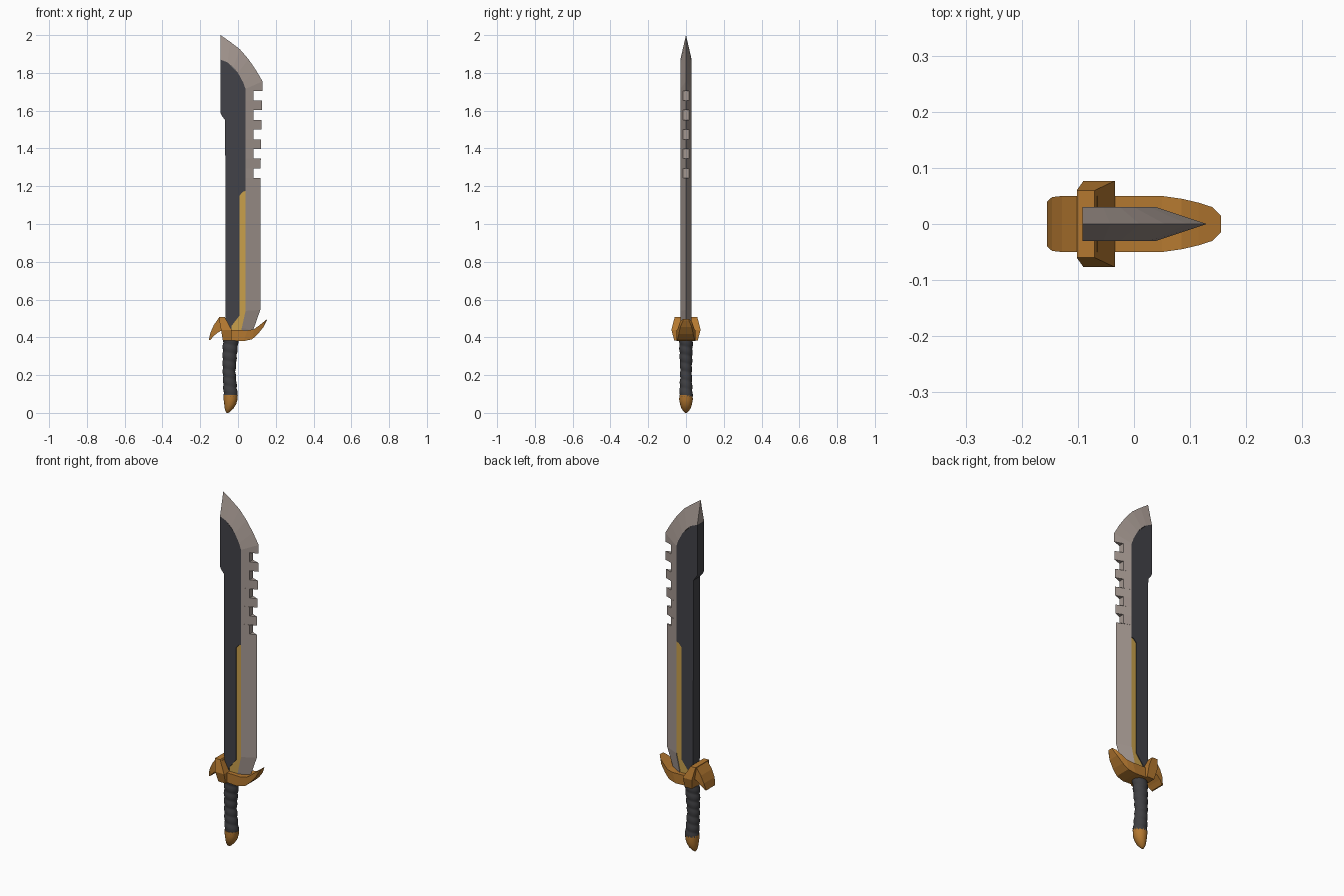
import bpy, bmesh, math

if "Cube" in bpy.data.objects:
    bpy.data.objects.remove(bpy.data.objects["Cube"])


def material(name, rgb):
    m = bpy.data.materials.new(name)
    m.diffuse_color = (*rgb, 1)
    m.use_nodes = True
    m.node_tree.nodes["Principled BSDF"].inputs["Base Color"].default_value = m.diffuse_color
    return m


STEEL = material("warm_steel", (0.37, 0.31, 0.28))
DARK = material("dark_metal", (0.055, 0.055, 0.065))
GOLD = material("gold_inlay", (0.58, 0.35, 0.07))
BRONZE = material("bronze", (0.46, 0.19, 0.03))
GRIP = material("grip_wrap", (0.05, 0.05, 0.055))


def finish(name, bm, mat, smooth=None):
    bmesh.ops.remove_doubles(bm, verts=bm.verts, dist=1e-5)
    bmesh.ops.dissolve_degenerate(bm, edges=bm.edges, dist=1e-5)
    bmesh.ops.recalc_face_normals(bm, faces=bm.faces)
    me = bpy.data.meshes.new(name)
    bm.to_mesh(me)
    bm.free()
    me.materials.append(mat)
    ob = bpy.data.objects.new(name, me)
    bpy.context.collection.objects.link(ob)
    if smooth:
        bpy.context.view_layer.objects.active = ob
        ob.select_set(True)
        bpy.ops.object.shade_smooth_by_angle(angle=math.radians(smooth))
        ob.select_set(False)
    return ob


def loft(name, rings, mat, smooth=None):
    """Skin closed rings of equal length and cap both ends."""
    bm = bmesh.new()
    rows = [[bm.verts.new(p) for p in ring] for ring in rings]
    n = len(rows[0])
    for a, b in zip(rows, rows[1:]):
        for i in range(n):
            j = (i + 1) % n
            bm.faces.new((a[i], a[j], b[j], b[i]))
    bm.faces.new(rows[0])
    bm.faces.new(rows[-1])
    return finish(name, bm, mat, smooth)


def plate(name, outline, half, mat):
    """Flat slab from an x-z outline."""
    return loft(name, [[(x, s * half, z) for x, z in outline] for s in (-1, 1)], mat)


def arm(name, stations, mat):
    """Loft of rectangles: top point, bottom point, half width."""
    return loft(name, [[(t[0], -h, t[1]), (t[0], h, t[1]), (b[0], h, b[1]), (b[0], -h, b[1])]
                       for t, b, h in stations], mat)


# Dark blade body with stepped spine
plate("blade_body", [(-.092, 1.87), (-.055, 1.855), (0, 1.80), (.027, 1.75), (.04, 1.715),
                     (.04, 1.175), (.025, 1.17), (.008, 1.15), (.008, .515), (-.035, .46),
                     (-.035, .42), (-.065, .42), (-.068, 1.55), (-.085, 1.572), (-.092, 1.585)],
      .03, DARK)

# Gold inlay, slightly sunk
plate("gold_inlay", [(.04, 1.175), (.04, .54), (.02, .45), (.015, .42), (-.035, .42),
                     (-.035, .46), (.008, .515), (.008, 1.15), (.025, 1.17)], .026, GOLD)

# Steel cutting edge: rows of inner point, outer point, outer half thickness
rows = [((-.092, 1.87), (-.092, 2.0), 0), ((-.055, 1.855), (-.042, 1.965), 0),
        ((-.025, 1.828), (.01, 1.925), 0), ((0, 1.80), (.055, 1.873), 0),
        ((.027, 1.75), (.095, 1.815), 0), ((.04, 1.715), (.13, 1.755), 0)]
for i in range(5):                                   # square notches
    top = 1.705 - i * .1025
    low = top - .052
    ox = .13 - i * .0025
    rows += [((.04, top), (ox, top), 0), ((.04, top), (.083, top), .0155),
             ((.04, low), (.083, low), .0155), ((.04, low), (ox - .002, low), 0)]
rows += [((.04, .54), (.118, .545), 0), ((.02, .45), (.08, .437), 0), ((.015, .42), (.07, .42), 0)]
loft("cutting_edge", [[(a[0], -.03, a[1]), (b[0], -h, b[1]), (b[0], h, b[1]), (a[0], .03, a[1])]
                      for a, b, h in rows], STEEL)

# Guard: long front arm, rear hook, centre block
arm("guard_front_arm", [((-.085, .44), (-.08, .385), .05), ((.05, .437), (.03, .38), .05),
                        ((.085, .443), (.075, .39), .045), ((.115, .465), (.105, .417), .038),
                        ((.14, .485), (.135, .455), .03), ((.155, .497), (.153, .49), .015)], BRONZE)
arm("guard_rear_hook", [((-.065, .50), (-.065, .435), .05), ((-.10, .505), (-.085, .437), .05),
                        ((-.128, .465), (-.108, .425), .05), ((-.146, .425), (-.130, .405), .048),
                        ((-.155, .385), (-.148, .385), .04)], BRONZE)
loft("guard_block", [[(x0, -h, z), (x1, -h, z), (x1, h, z), (x0, h, z)]
                     for z, x0, x1, h in ((.382, -.08, -.035, .062), (.44, -.09, -.034, .077),
                                          (.507, -.102, -.07, .06))], BRONZE)

# Grip with spiral wrap
KEYS = [(.085, -.038, .038, .036), (.15, -.043, .036, .033), (.22, -.047, .034, .031),
        (.30, -.044, .038, .034), (.395, -.038, .042, .037)]


def grip_at(z):
    for a, b in zip(KEYS, KEYS[1:]):
        if z <= b[0] + 1e-6:
            t = (z - a[0]) / (b[0] - a[0])
            return [p + (q - p) * t for p, q in zip(a, b)][1:]


rings = []
for k in range(61):
    z = .085 + .31 * k / 60
    cx, rx, ry = grip_at(z)
    ring = []
    for i in range(20):
        a = math.tau * i / 20
        s = .92 + .1 * abs(math.sin(math.pi * (k / 60 * 7 + i / 20)))
        ring.append((cx + rx * s * math.cos(a), ry * s * math.sin(a), z))
    rings.append(ring)
loft("grip", rings, GRIP, 40)

# Pommel, swept towards the rear
loft("pommel", [[((x0 + x1) / 2 + (x1 - x0) / 2 * math.cos(math.tau * i / 14),
                  ry * math.sin(math.tau * i / 14), z) for i in range(14)]
                for z, x0, x1, ry in ((.095, -.078, -.001, .036), (.07, -.076, -.003, .037),
                                      (.045, -.073, -.010, .032), (.022, -.070, -.025, .024),
                                      (.008, -.066, -.040, .013), (0, -.060, -.050, .004))],
     BRONZE, 40)
